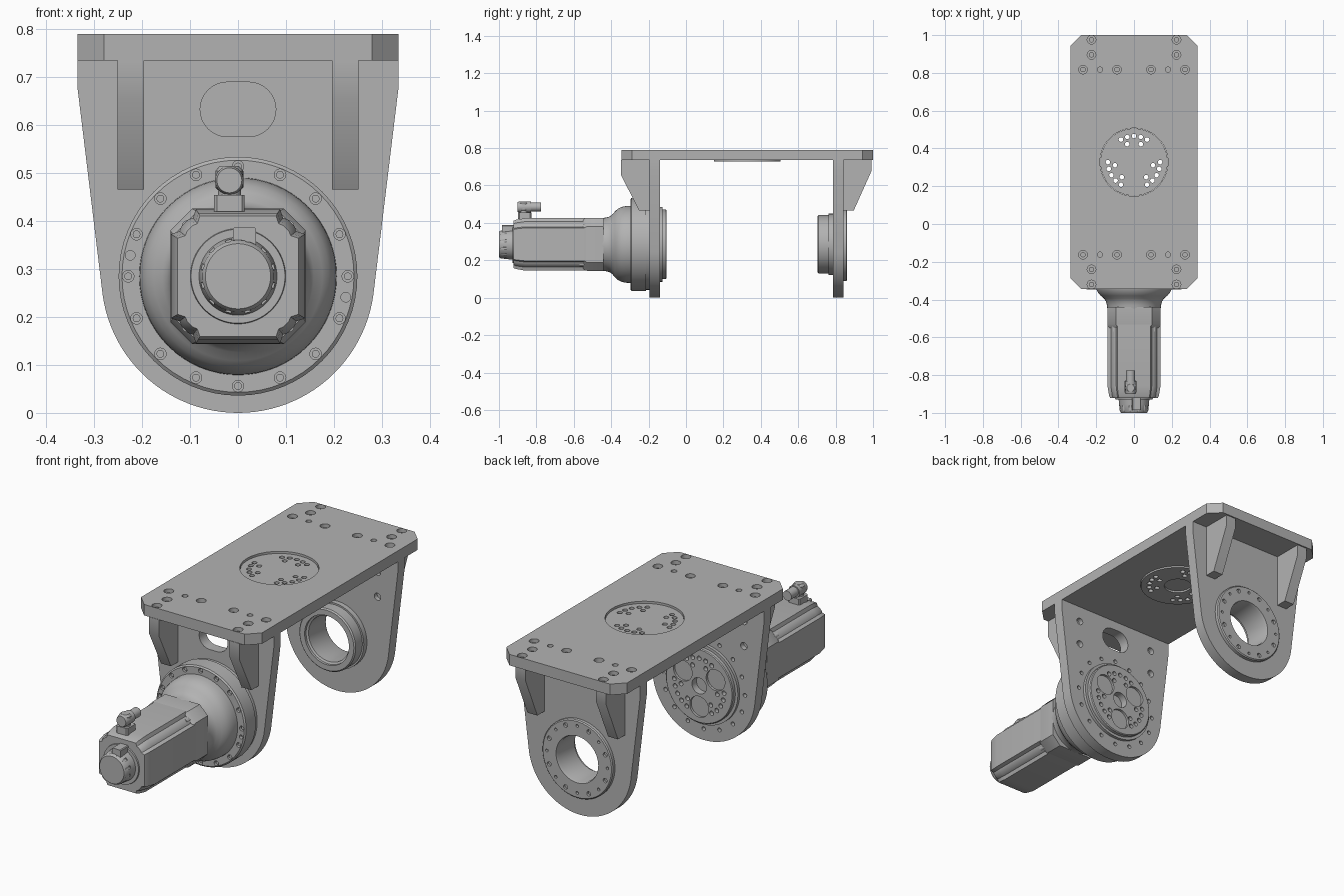
import bpy, bmesh, math
from mathutils import Vector

if "Cube" in bpy.data.objects:
    bpy.data.objects.remove(bpy.data.objects["Cube"])

grey = bpy.data.materials.new("machine grey")
grey.use_nodes = True
COLOUR = (0.45, 0.45, 0.45, 1)
grey.diffuse_color = COLOUR
bsdf = grey.node_tree.nodes["Principled BSDF"]
bsdf.inputs["Base Color"].default_value = COLOUR
bsdf.inputs["Roughness"].default_value = 0.6

AXIS_Z = 0.285          # height of the drive axis
MID_Y = 0.3275          # middle of the top plate
FRONT, BACK = (-0.195, -0.14), (0.787, 0.841)   # bracket thickness ranges


def place(u, v, a, axis):
    return {"x": Vector((a, u, v)), "y": Vector((u, a, v)), "z": Vector((u, v, a))}[axis]


def loft(bm, sections, axis="y"):
    """Solid through outlines given as (position along axis, points)."""
    rings = [[bm.verts.new(place(u, v, a, axis)) for u, v in pts] for a, pts in sections]
    n = len(rings[0])
    faces = [bm.faces.new(rings[0]), bm.faces.new(rings[-1][::-1])]
    for r, s in zip(rings, rings[1:]):
        for i in range(n):
            j = (i + 1) % n
            faces.append(bm.faces.new((r[i], s[i], s[j], r[j])))
    bmesh.ops.recalc_face_normals(bm, faces=faces)


def prism(bm, pts, a0, a1, axis="y"):
    loft(bm, [(a0, pts), (a1, pts)], axis)


def circle(r, u=0.0, v=AXIS_Z, n=64):
    return [(u + r * math.cos(2 * math.pi * i / n), v + r * math.sin(2 * math.pi * i / n))
            for i in range(n)]


def lathe(bm, profile, v=AXIS_Z):
    loft(bm, [(y, circle(r, 0, v)) for y, r in profile])


def polar(r, deg, u=0.0, v=AXIS_Z):
    return u + r * math.cos(math.radians(deg)), v + r * math.sin(math.radians(deg))


def hole(bm, pos, r, a0, a1, axis="y", n=20):
    prism(bm, circle(r, *pos, n), a0, a1, axis)


def make(name, bm):
    mesh = bpy.data.meshes.new(name)
    bm.to_mesh(mesh)
    bm.free()
    obj = bpy.data.objects.new(name, mesh)
    bpy.context.collection.objects.link(obj)
    mesh.materials.append(grey)
    return obj


def finish(obj, cutter_bm=None):
    """Cut the openings, then smooth the round surfaces."""
    for o in bpy.context.selected_objects:
        o.select_set(False)
    bpy.context.view_layer.objects.active = obj
    obj.select_set(True)
    if cutter_bm:
        cutter = make(obj.name + "_cutter", cutter_bm)
        cutter.hide_render = True
        mod = obj.modifiers.new("openings", "BOOLEAN")
        mod.operation, mod.solver, mod.object = "DIFFERENCE", "EXACT", cutter
        bpy.ops.object.modifier_apply(modifier=mod.name)
        bpy.data.objects.remove(cutter)
    bpy.ops.object.shade_smooth_by_angle(angle=math.radians(32))


def build(name, add, cut=None):
    bm, cb = bmesh.new(), None
    add(bm)
    if cut:
        cb = bmesh.new()
        cut(cb)
    finish(make(name, bm), cb)


def chamfered(w, h, c, u=0.0, v=AXIS_Z):
    return [(u + x, v + y) for x, y in ((w, -h + c), (w, h - c), (w - c, h), (-w + c, h),
                                        (-w, h - c), (-w, -h + c), (-w + c, -h), (w - c, -h))]


def interface_holes():
    """Three groups of seven holes, as (radius, angle)."""
    for base in (90, 210, 330):
        for k in range(-2, 3):
            yield 0.138, base + 15 * k
        for k in (-21, 21):
            yield 0.102, base + k


# Top plate with counterbored screws and a round seat
SCREWS = [(s * x, MID_Y + t * dy) for s in (-1, 1) for t in (-1, 1)
          for x, dy in ((0.225, 0.648), (0.225, 0.568), (0.27, 0.49), (0.09, 0.49))]
PINS = [(s * 0.18, MID_Y + t * 0.49) for s in (-1, 1) for t in (-1, 1)]


def plate_cuts(bm):
    prism(bm, circle(0.18, 0, MID_Y), 0.7, 0.82, "z")
    for p in SCREWS:
        hole(bm, p, 0.023, 0.76, 0.82, "z")
    for p in PINS:
        hole(bm, p, 0.014, 0.755, 0.82, "z")


build("top_plate", lambda bm: prism(bm, chamfered(0.335, 0.6725, 0.056, 0, MID_Y),
                                    0.735, 0.79, "z"), plate_cuts)
build("plate_screws", lambda bm: [hole(bm, p, 0.014, 0.755, 0.775, "z") for p in SCREWS])


# Round interface disc set into the plate
def disc_cuts(bm):
    for r, a in interface_holes():
        hole(bm, polar(r, a, 0, MID_Y), 0.012, 0.7, 0.82, "z")
    prism(bm, circle(0.065, 0, MID_Y), 0.7, 0.737, "z")


build("interface_disc", lambda bm: prism(bm, circle(0.178, 0, MID_Y), 0.728, 0.78, "z"), disc_cuts)


# Hanging brackets with rounded feet
def bracket_outline():
    arc = [polar(AXIS_Z, -188 + 196 * i / 48 + 0) for i in range(49)]
    arc = [polar(AXIS_Z, -172 + 164 * i / 48) for i in range(49)]
    return arc + [(0.335, 0.68), (0.335, 0.736), (-0.335, 0.736), (-0.335, 0.68)]


def bracket_screws(bm, a0, a1):
    for x in (-0.2225, 0.2225):
        for z in (0.53, 0.655):
            hole(bm, (x, z), 0.018, a0, a1)


def front_cuts(bm):
    slot = [polar(0.057, -90 + 180 * i / 16, 0.022, 0.633) for i in range(17)]
    slot += [polar(0.057, 90 + 180 * i / 16, -0.022, 0.633) for i in range(17)]
    prism(bm, slot, -0.25, -0.1)
    bracket_screws(bm, -0.165, -0.1)
    for i in range(16):
        hole(bm, polar(0.229, i * 22.5), 0.01, -0.16, -0.1)


def back_cuts(bm):
    prism(bm, circle(0.15), 0.7, 0.9)
    bracket_screws(bm, 0.75, 0.81)


build("front_bracket", lambda bm: prism(bm, bracket_outline(), *FRONT), front_cuts)
build("back_bracket", lambda bm: prism(bm, bracket_outline(), *BACK), back_cuts)

# Gussets between the brackets and the plate
for name, wall, out, top in (("front", FRONT[0], -1, 0.655), ("back", BACK[1], 1, 0.68)):
    side = [(wall, 0.736), (wall + out * 0.152, 0.736), (wall + out * 0.152, top),
            (wall + out * 0.056, 0.466), (wall, 0.466)]
    for label, x0 in (("left", 0.196), ("right", -0.251)):
        build(f"{name}_{label}_gusset", lambda bm: prism(bm, side, x0, x0 + 0.055, "x"))


# Gearbox with bell housing and bolted flange
def gearbox_cuts(bm):
    for i in range(16):
        hole(bm, polar(0.229, i * 22.5), 0.012, -0.32, -0.28)
    for a in (169, 349):
        hole(bm, polar(0.229, a), 0.01, -0.32, -0.28)


build("gearbox", lambda bm: lathe(bm, [
    (-0.46, 0.14), (-0.43, 0.143), (-0.41, 0.148), (-0.395, 0.158), (-0.38, 0.176),
    (-0.365, 0.19), (-0.345, 0.2), (-0.32, 0.205), (-0.297, 0.206), (-0.297, 0.242),
    (-0.291, 0.249), (-0.215, 0.249), (-0.215, 0.243), (-0.194, 0.243)]), gearbox_cuts)
build("gearbox_bolts", lambda bm: [hole(bm, polar(0.229, i * 22.5), 0.008, -0.29, -0.275)
                                   for i in range(16)])


# Gearbox output face with lobes and bolt holes
def output_cuts(bm):
    prism(bm, circle(0.04), -0.15, -0.05)
    for a in (30, 150, 270):
        prism(bm, circle(0.052, *polar(0.105, a), 40), -0.116, -0.05)
    for r, a in interface_holes():
        hole(bm, polar(r, a), 0.011, -0.125, -0.05)


build("output_face", lambda bm: lathe(bm, [(-0.15, 0.2), (-0.125, 0.2), (-0.125, 0.186),
                                           (-0.108, 0.186), (-0.104, 0.182)]), output_cuts)


# Motor flange, body with recessed corners, and end cover
def ribbed(s):
    quarter = [(0.14, -0.088), (0.14, 0.088), (0.122, 0.094), (0.118, 0.104),
               (0.104, 0.118), (0.094, 0.122)]
    pts = []
    for k in range(4):
        c, d = (1, 0, -1, 0)[k], (0, 1, 0, -1)[k]
        pts += [(s * (x * c - z * d), AXIS_Z + s * (x * d + z * c)) for x, z in quarter]
    return pts


build("motor_flange", lambda bm: loft(bm, [(-0.55, chamfered(0.135, 0.135, 0.05)),
      (-0.53, chamfered(0.141, 0.141, 0.045)), (-0.44, chamfered(0.141, 0.141, 0.045))]))
build("motor_body", lambda bm: loft(bm, [(-0.922, ribbed(0.9)), (-0.91, ribbed(0.94)),
                                         (-0.86, ribbed(1)), (-0.53, ribbed(1))]))
build("motor_flange_bolts", lambda bm: [hole(bm, (x, AXIS_Z + x * s), 0.012, -0.57, -0.54)
                                        for x in (-0.105, 0.105) for s in (-1, 1)])
build("motor_end_ring", lambda bm: lathe(bm, [(-0.928, 0.098), (-0.92, 0.1)]))


# Encoder cap with a scalloped rim
def cap_cuts(bm):
    for i in range(12):
        hole(bm, polar(0.083, i * 30 + 15), 0.009, -1.1, -0.96)


build("encoder_cap", lambda bm: lathe(bm, [(-1, 0.068), (-0.99, 0.075), (-0.955, 0.079),
                                           (-0.92, 0.082)]), cap_cuts)
build("encoder_plug", lambda bm: prism(bm, chamfered(0.024, 0.02, 0.004, 0.014, 0.368),
                                       -0.985, -0.92))

# Angled power connector on top of the motor
build("connector_base", lambda bm: prism(bm, chamfered(0.032, 0.035, 0.006, -0.018, -0.862),
                                         0.42, 0.455, "z"))
build("connector_elbow", lambda bm: loft(bm, [
    (z, circle(r, -0.018, -0.868, 32)) for z, r in
    ((0.45, 0.024), (0.465, 0.024), (0.47, 0.029), (0.505, 0.029), (0.515, 0.02))], "z"))
build("connector_plug", lambda bm: loft(bm, [
    (y, circle(r, -0.018, 0.485, 32)) for y, r in
    ((-0.9, 0.026), (-0.89, 0.03), (-0.83, 0.03), (-0.83, 0.024), (-0.775, 0.024))]))


# Counter bearing hub on the back bracket
def hub_cuts(bm):
    loft(bm, [(0.65, circle(0.123)), (0.715, circle(0.123)), (0.72, circle(0.113)),
              (0.85, circle(0.113)), (0.9, circle(0.13))])
    for i in range(16):
        hole(bm, polar(0.168, i * 22.5), 0.007 + 0.004 * (i % 2), 0.85, 0.9, n=16)


build("bearing_hub", lambda bm: lathe(bm, [
    (0.703, 0.15), (0.709, 0.156), (0.762, 0.156), (0.762, 0.164), (0.8, 0.164),
    (0.8, 0.195), (0.857, 0.195), (0.862, 0.19)]), hub_cuts)
